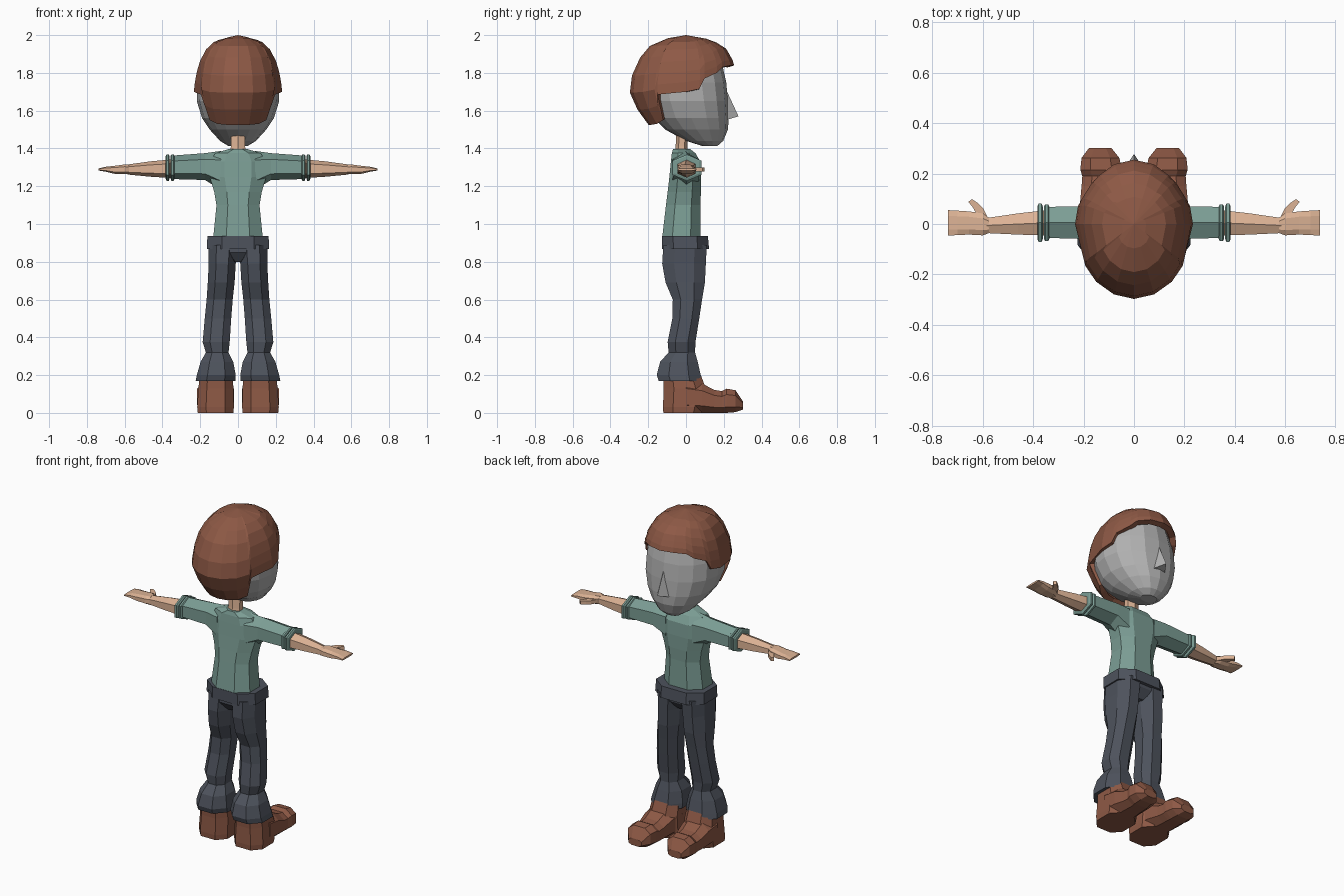
import bpy, bmesh, math
from mathutils import Vector

if "Cube" in bpy.data.objects:
    bpy.data.objects.remove(bpy.data.objects["Cube"])


def material(name, rgb):
    m = bpy.data.materials.new(name)
    m.diffuse_color = (*rgb, 1)
    m.use_nodes = True
    m.node_tree.nodes["Principled BSDF"].inputs["Base Color"].default_value = m.diffuse_color
    return m


BROWN = material("brown leather and hair", (0.27, 0.10, 0.06))
GREY = material("plain grey", (0.44, 0.44, 0.44))
SKIN = material("skin", (0.72, 0.45, 0.30))
GREEN = material("shirt green", (0.20, 0.34, 0.30))
DENIM = material("dark denim", (0.075, 0.085, 0.108))


def ring(axis, pos, a0, a1, b0, b1, n=8, p=1.0, phase=0.5):
    """Closed (super)ellipse filling the box a0..a1, b0..b1 at pos along axis."""
    pw = lambda v: math.copysign(abs(v) ** p, v) if abs(v) > 1e-6 else 0.0
    ang = [2 * math.pi * (i + phase) / n for i in range(n)]
    us = [pw(math.cos(t)) for t in ang]
    vs = [pw(math.sin(t)) for t in ang]
    mu, mv = max(map(abs, us)), max(map(abs, vs))
    pts = []
    for u, v in zip(us, vs):
        a = (a0 + a1) / 2 + (a1 - a0) / 2 * u / mu
        b = (b0 + b1) / 2 + (b1 - b0) / 2 * v / mv
        pts.append({"x": (pos, a, b), "y": (a, pos, b), "z": (a, b, pos)}[axis])
    return pts


def finish(bm, name, mat, mirror):
    bmesh.ops.recalc_face_normals(bm, faces=bm.faces[:])
    me = bpy.data.meshes.new(name)
    bm.to_mesh(me)
    bm.free()
    ob = bpy.data.objects.new(name, me)
    bpy.context.collection.objects.link(ob)
    me.materials.append(mat)
    if mirror:
        mod = ob.modifiers.new("mirror", "MIRROR")
        mod.use_axis[0] = True
        mod.use_clip = False
        mod.use_mirror_merge = False
    return ob


def skin_rings(name, rings, mat, mirror=False):
    bm = bmesh.new()
    vr = [[bm.verts.new(p) for p in r] for r in rings]
    n = len(vr[0])
    for a, b in zip(vr, vr[1:]):
        for i in range(n):
            j = (i + 1) % n
            bm.faces.new((a[i], a[j], b[j], b[i]))
    bm.faces.new(vr[0])
    bm.faces.new(vr[-1])
    return finish(bm, name, mat, mirror)


def loft(name, axis, sections, mat, mirror=False, **kw):
    return skin_rings(name, [ring(axis, *s, **kw) for s in sections], mat, mirror)


def body(name, sections, mat, **kw):
    """Sections centred on x: z, half width, front y, back y."""
    return loft(name, "z", [(z, -w, w, b, f) for z, w, f, b in sections], mat, **kw)


# Head and nose
body("head", [(1.412, .05, .165, .09), (1.44, .095, .197, 0), (1.50, .15, .222, -.11),
              (1.56, .19, .226, -.17), (1.65, .218, .222, -.21), (1.75, .216, .213, -.23),
              (1.83, .20, .195, -.22), (1.90, .16, .18, -.19), (1.96, .08, .10, -.10)],
     GREY, n=16, p=0.92, phase=0)
bm = bmesh.new()
top, left, right, tip, back = [bm.verts.new(c) for c in
                               ((0, .218, 1.70), (-.045, .21, 1.55), (.045, .21, 1.55),
                                (0, .278, 1.57), (0, .17, 1.58))]
for f in ((top, left, tip), (top, tip, right), (left, right, tip),
          (top, back, left), (top, right, back), (left, back, right)):
    bm.faces.new(f)
finish(bm, "nose", GREY, False)

# Hair: columns run from the crown down to a stepped hairline
SHAPE = [(2.0, 0, 0, 0), (1.975, .115, .14, -.145), (1.926, .168, .215, -.215),
         (1.85, .208, .256, -.262), (1.77, .226, .25, -.292), (1.70, .234, .24, -.299),
         (1.61, .205, .22, -.26), (1.50, .16, .18, -.18)]
EDGE = [(0, 1.84), (22, 1.84), (41, 1.83), (50, 1.80), (67, 1.77), (73, 1.715), (90, 1.70),
        (121, 1.685), (124, 1.55), (140, 1.53), (160, 1.525), (180, 1.525)]


def hair_point(deg, z):
    for (z1, *s1), (z0, *s0) in zip(SHAPE, SHAPE[1:]):
        if z >= z0:
            k = (z1 - z) / (z1 - z0)
            w, f, b = [p + (q - p) * k for p, q in zip(s1, s0)]
            break
    c = math.cos(math.radians(deg))
    return (w * math.sin(math.radians(deg)), c * (f if c > 0 else -b), z)


bm = bmesh.new()
crown = bm.verts.new((0, 0, 2.0))
columns = EDGE + [(360 - d, z) for d, z in EDGE[-2:0:-1]]
cols = [[crown] + [bm.verts.new(hair_point(d, 2 - (2 - e) * s))
                   for s in (.035, .12, .25, .45, .64, .83, 1)] for d, e in columns]
for a, b in zip(cols, cols[1:] + cols[:1]):
    bm.faces.new((crown, a[1], b[1]))
    for i in range(1, 7):
        bm.faces.new((a[i], a[i + 1], b[i + 1], b[i]))
hair = finish(bm, "hair", BROWN, False)
mod = hair.modifiers.new("thickness", "SOLIDIFY")
mod.thickness = 0.035
mod.offset = -1

# Neck and shirt
body("neck", [(1.36, .042, .012, -.062), (1.41, .038, .008, -.055), (1.50, .038, .012, -.05)], SKIN, n=6)
body("shirt_body", [(.92, .132, .078, -.127), (1.10, .114, .076, -.106), (1.17, .126, .079, -.097),
                    (1.25, .15, .08, -.088), (1.33, .15, .076, -.08), (1.375, .12, .05, -.075),
                    (1.398, .045, .02, -.068)], GREEN, p=0.85)
loft("sleeve", "x", [(.09, -.075, .07, 1.18, 1.387), (.175, -.06, .07, 1.233, 1.375),
                     (.35, -.055, .068, 1.238, 1.362)], GREEN, mirror=True, n=6, p=0.9)
for name, x, g in (("inner_cuff", .336, 0), ("outer_cuff", .362, .004)):
    loft(name, "x", [(x, -.06, .07, 1.24, 1.36), (x + .005, -.068 - g, .078 + g, 1.228, 1.368),
                     (x + .016, -.068 - g, .078 + g, 1.228, 1.368), (x + .021, -.06, .07, 1.24, 1.36)],
         GREEN, mirror=True, n=6, p=0.9)

# Forearm, hand and thumb
loft("forearm", "x", [(.34, -.046, .056, 1.243, 1.343), (.46, -.042, .042, 1.25, 1.332),
                      (.585, -.036, .024, 1.262, 1.315)], SKIN, mirror=True, n=6, p=0.9)
loft("hand", "x", [(.575, -.036, .025, 1.264, 1.313), (.60, -.045, .042, 1.265, 1.315),
                   (.655, -.042, .05, 1.266, 1.308), (.70, -.044, .053, 1.277, 1.303),
                   (.738, -.046, .055, 1.283, 1.294)], SKIN, mirror=True, n=8, p=0.7)
thumb_path = [((.598, .018), .02), ((.612, .052), .017), ((.63, .075), .013), ((.65, .093), .009)]
skin_rings("thumb", [[(x + r * .8, y - r * .6, 1.277), (x + r * .8, y - r * .6, 1.299),
                      (x - r * .8, y + r * .6, 1.299), (x - r * .8, y + r * .6, 1.277)]
                     for (x, y), r in thumb_path], SKIN, mirror=True)

# Belt, pelvis and trouser legs
body("waistband", [(.868, .165, .122, -.127), (.937, .162, .116, -.127)], DENIM, p=0.75)
body("pelvis", [(.90, .148, .105, -.118), (.85, .11, .10, -.118), (.80, .03, .06, -.08)], DENIM, p=0.85)
loft("trouser_leg", "z", [(.89, .002, .157, -.12, .11), (.79, .012, .155, -.126, .105),
                          (.69, .018, .16, -.108, .10), (.60, .028, .166, -.07, .085),
                          (.50, .036, .176, -.072, .07), (.375, .044, .187, -.097, .05),
                          (.32, .05, .17, -.092, .048), (.27, .025, .198, -.137, .062),
                          (.20, .012, .218, -.155, .078), (.17, .014, .224, -.145, .082)],
     DENIM, mirror=True, p=0.9)

# Shoes
loft("shoe_ankle", "z", [(0, .024, .213, -.12, .09), (.03, .022, .216, -.122, .10),
                         (.13, .024, .21, -.118, .105), (.21, .03, .20, -.12, .075)],
     BROWN, mirror=True, p=0.75)
loft("shoe_foot", "y", [(0, .022, .216, 0, .17), (.085, .035, .214, 0, .155),
                        (.15, .045, .208, 0, .122), (.19, .048, .205, 0, .115),
                        (.215, .048, .213, 0, .128), (.262, .058, .208, .004, .12),
                        (.302, .09, .178, .018, .06)], BROWN, mirror=True, p=0.75)
